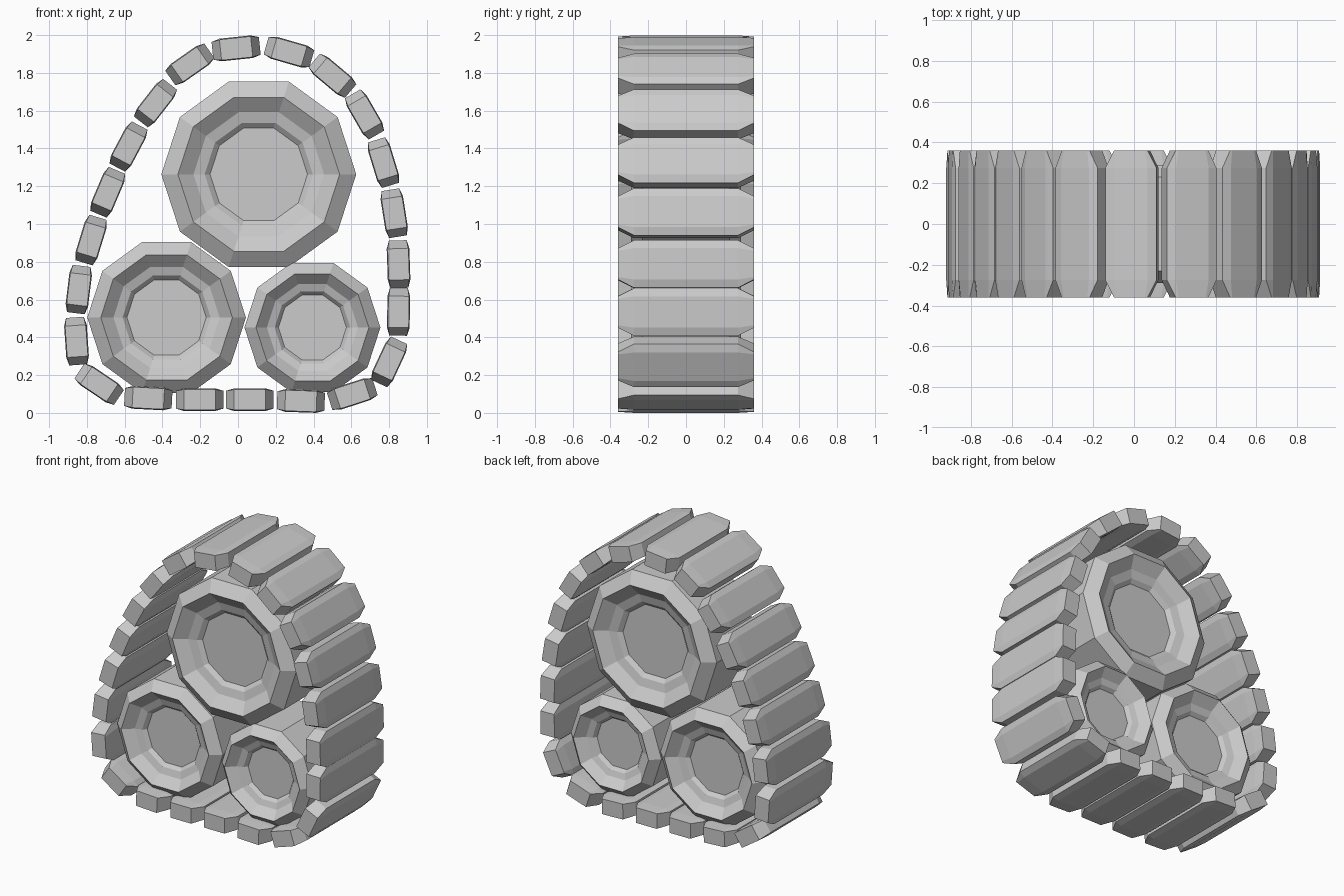
import bpy, bmesh
from math import cos, sin, pi, radians

if "Cube" in bpy.data.objects:
    bpy.data.objects.remove(bpy.data.objects["Cube"])


def loft(name, rings):
    """Skin a closed solid through rings with equal vertex counts."""
    bm = bmesh.new()
    loops = [[bm.verts.new(p) for p in ring] for ring in rings]
    n = len(loops[0])
    for a, b in zip(loops, loops[1:]):
        for i in range(n):
            j = (i + 1) % n
            bm.faces.new((a[i], a[j], b[j], b[i]))
    bm.faces.new(loops[0])
    bm.faces.new(loops[-1])
    bmesh.ops.recalc_face_normals(bm, faces=bm.faces)
    me = bpy.data.meshes.new(name)
    bm.to_mesh(me)
    bm.free()
    ob = bpy.data.objects.new(name, me)
    bpy.context.collection.objects.link(ob)
    return ob


# Ten-sided wheels with dished faces: (share of radius, depth) from hub to tread
DISH = [(0.50, 0.19), (0.555, 0.215), (0.67, 0.23), (0.83, 0.29), (1.0, 0.23)]


def wheel(name, x, z, r):
    profile = [(f, -y) for f, y in DISH] + [(f, y) for f, y in reversed(DISH)]
    rings = [[(r * f * cos(k * pi / 5), y, r * f * sin(k * pi / 5)) for k in range(10)]
             for f, y in profile]
    loft(name, rings).location = (x, 0, z)


wheel("upper_wheel", 0.11, 1.263, 0.516)
wheel("lower_left_wheel", -0.378, 0.505, 0.42)
wheel("lower_right_wheel", 0.394, 0.452, 0.36)


# Track pad: eight-sided section whose ends taper to a narrow block
def section(y, mid_w, mid_h, end_w, end_h):
    return [(mid_w, y, mid_h), (-mid_w, y, mid_h), (-end_w, y, end_h), (-end_w, y, -end_h),
            (-mid_w, y, -mid_h), (mid_w, y, -mid_h), (end_w, y, -end_h), (end_w, y, end_h)]


PAD = [section(-0.36, 0.07, 0.055, 0.083, 0.054), section(-0.275, 0.083, 0.06, 0.126, 0.047),
       section(0.275, 0.083, 0.06, 0.126, 0.047), section(0.36, 0.07, 0.055, 0.083, 0.054)]

# Pad centres and slopes, clockwise from the top: x, z, degrees
PADS = [(-0.01, 1.93, 6), (0.27, 1.91, -16), (0.50, 1.785, -40), (0.67, 1.58, -60),
        (0.77, 1.325, -73), (0.827, 1.057, -81), (0.85, 0.787, -88), (0.85, 0.535, 89),
        (0.80, 0.27, 65), (0.605, 0.10, 18), (0.333, 0.063, -2), (0.063, 0.07, 0),
        (-0.203, 0.07, 0), (-0.475, 0.078, -3), (-0.735, 0.152, -34), (-0.855, 0.38, -86),
        (-0.843, 0.653, 83), (-0.778, 0.915, 73), (-0.69, 1.168, 67), (-0.58, 1.41, 62),
        (-0.437, 1.64, 52), (-0.255, 1.845, 35)]
for i, (x, z, deg) in enumerate(PADS):
    pad = loft(f"track_pad_{i + 1}", PAD)
    pad.location = (x, 0, z)
    pad.rotation_euler = (0, -radians(deg), 0)
